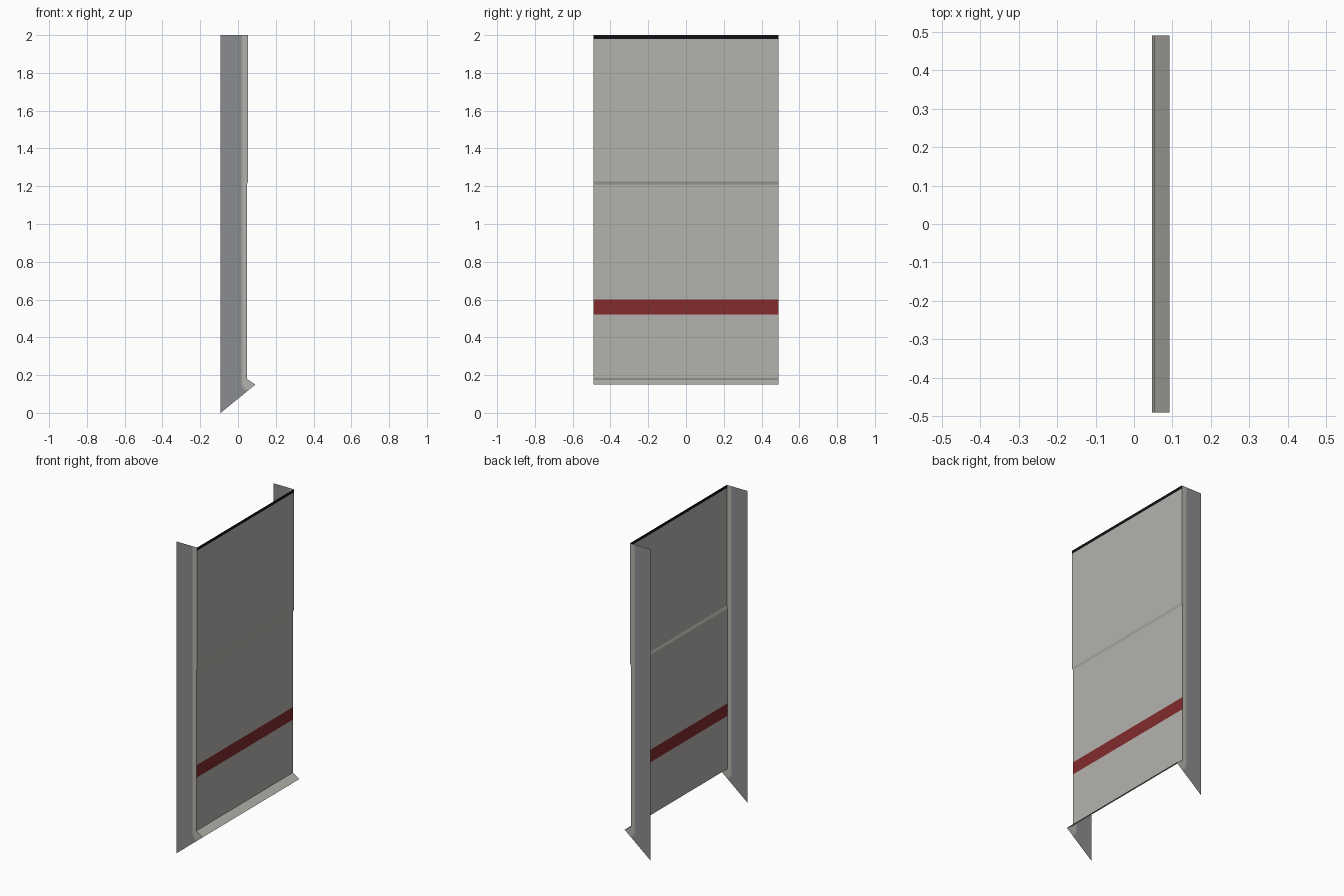
import bpy

if "Cube" in bpy.data.objects:
    bpy.data.objects.remove(bpy.data.objects["Cube"])

HALF_W, BACK, LIP = 0.49, -0.092, 0.092


def material(name, rgb):
    m = bpy.data.materials.new(name)
    m.diffuse_color = (*rgb, 1)
    m.use_nodes = True
    m.node_tree.nodes["Principled BSDF"].inputs["Base Color"].default_value = m.diffuse_color
    return m


panel_grey = material("warm panel grey", (0.46, 0.45, 0.42))
steel_grey = material("cool side grey", (0.26, 0.265, 0.28))
seam_grey = material("seam grey", (0.34, 0.34, 0.335))
stripe_red = material("stripe red", (0.23, 0.024, 0.026))
trim_black = material("trim black", (0.006, 0.006, 0.008))


def mesh_object(name, verts, faces, mats):
    me = bpy.data.meshes.new(name)
    me.from_pydata(verts, [], faces)
    for m in mats:
        me.materials.append(m)
    ob = bpy.data.objects.new(name, me)
    bpy.context.collection.objects.link(ob)
    return ob


def slant(x):
    """Height of the sloping bottom edge."""
    return (x - BACK) * 0.15 / (LIP - BACK)


# Front sheet: outward lip, lower panel, small jog, upper panel
profile = [(LIP, 0.15), (0.047, 0.18), (0.047, 0.52), (0.047, 0.60),
           (0.047, 1.21), (0.053, 1.225), (0.053, 1.98), (0.053, 2.0)]
verts = [(x, y, z) for x, z in profile for y in (-HALF_W, HALF_W)]
faces = [(2 * i, 2 * i + 1, 2 * i + 3, 2 * i + 2) for i in range(len(profile) - 1)]
sheet = mesh_object("front_panel", verts, faces, [panel_grey, stripe_red, trim_black])
for p in sheet.data.polygons:
    z = p.center.z
    p.material_index = 1 if 0.52 < z < 0.60 else 2 if z > 1.98 else 0

# Side flanges: main plate, thin seam and light edge that turns along the lip
edge_a = [(0.015, 2.0), (0.015, 0.155), (0.019, 0.14), (0.028, 0.126), (0.045, slant(0.045))]
edge_b = [(0.023, 2.0), (0.023, 0.16), (0.027, 0.147), (0.036, 0.133), (0.054, slant(0.054))]
outer = [(LIP, 0.15), (0.047, 0.18), (0.047, 1.21), (0.053, 1.225), (0.053, 2.0)]
bands = [
    ("plate", [(BACK, 2.0), (BACK, 0.0)] + edge_a[::-1], steel_grey),
    ("seam", edge_a + edge_b[::-1], seam_grey),
    ("edge", edge_b + outer, panel_grey),
]
for side, s in (("near", -1), ("far", 1)):
    for part, outline, mat in bands:
        pts = outline if s < 0 else outline[::-1]
        mesh_object(f"{side}_flange_{part}", [(x, s * HALF_W, z) for x, z in pts],
                    [tuple(range(len(pts)))], [mat])
